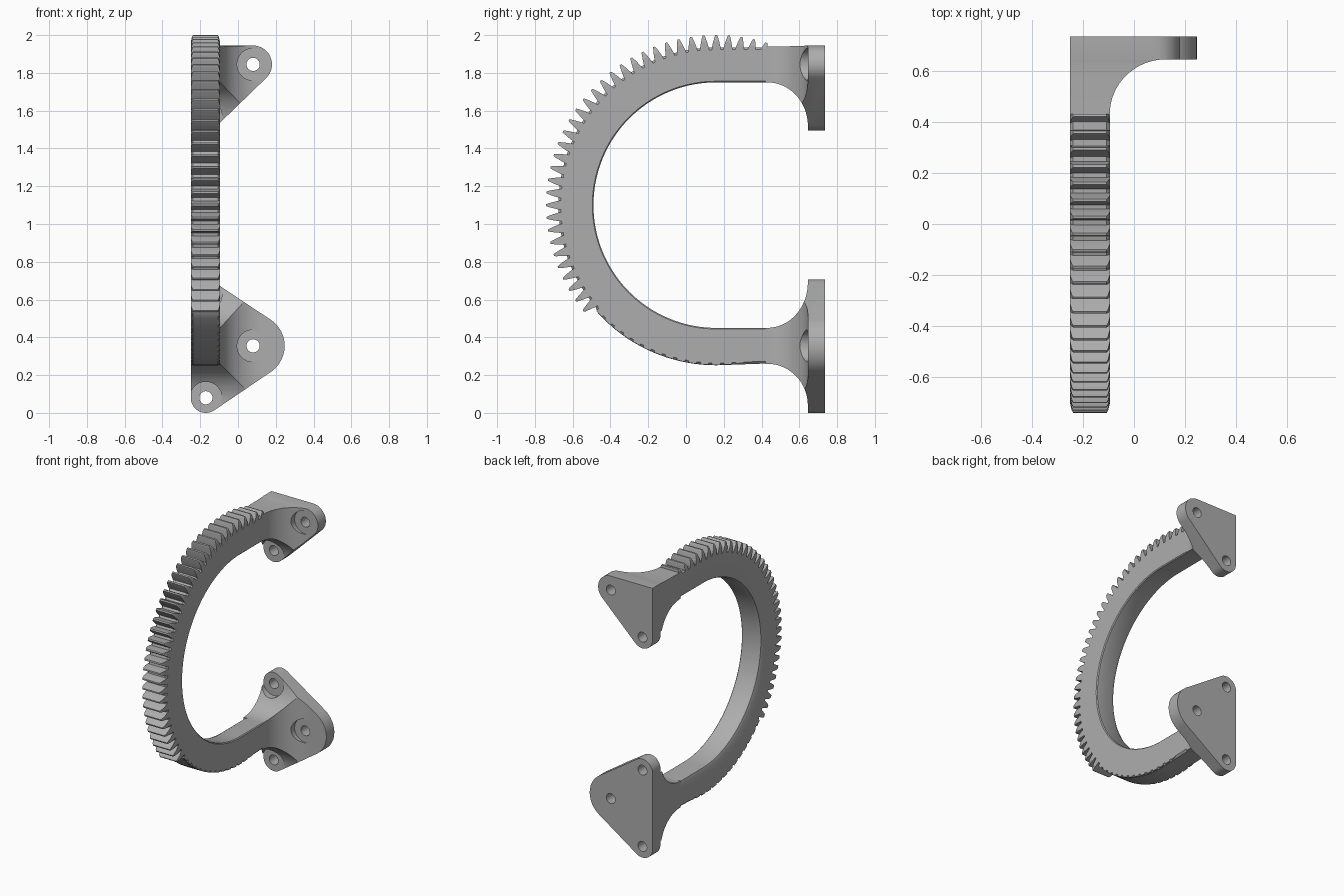
import bpy, bmesh, math
from mathutils import Vector

if "Cube" in bpy.data.objects:
    bpy.data.objects.remove(bpy.data.objects["Cube"])

GREY = bpy.data.materials.new("plain grey")
GREY.use_nodes = True
GREY.diffuse_color = (0.42, 0.42, 0.42, 1)
GREY.node_tree.nodes["Principled BSDF"].inputs["Base Color"].default_value = GREY.diffuse_color

CY, CZ = 0.16, 1.10            # centre of the arc
X0, X1 = -0.25, -0.095         # bar width
INNER, ROOT, RIM, TIP = 0.65, 0.835, 0.848, 0.90
BAR_END, PLATE, BACK = 0.43, 0.645, 0.735
PITCH = 360 / 84
LAST_TOOTH = 30


def finish(bm, name):
    bmesh.ops.recalc_face_normals(bm, faces=bm.faces)
    mesh = bpy.data.meshes.new(name)
    bm.to_mesh(mesh)
    bm.free()
    mesh.materials.append(GREY)
    ob = bpy.data.objects.new(name, mesh)
    bpy.context.collection.objects.link(ob)
    return ob


def activate(ob):
    bpy.ops.object.select_all(action='DESELECT')
    ob.select_set(True)
    bpy.context.view_layer.objects.active = ob


def smooth(ob):
    activate(ob)
    bpy.ops.object.shade_smooth_by_angle(angle=math.radians(28))


def prism(name, pts, place, depth):
    """Extrude a flat outline; place(p) gives its 3D point."""
    bm = bmesh.new()
    face = bm.faces.new([bm.verts.new(place(p)) for p in pts])
    ext = bmesh.ops.extrude_face_region(bm, geom=[face])
    moved = [v for v in ext["geom"] if isinstance(v, bmesh.types.BMVert)]
    bmesh.ops.translate(bm, verts=moved, vec=Vector(depth))
    return finish(bm, name)


def circle(x, z, r, n=40):
    return [(x + r * math.cos(math.tau * i / n), z + r * math.sin(math.tau * i / n))
            for i in range(n)]


def hull_outline(pts):
    """Convex outline of a set of 2D points."""
    pts = sorted(set(pts))

    def half(seq):
        out = []
        for p in seq:
            while len(out) > 1 and ((out[-1][0] - out[-2][0]) * (p[1] - out[-2][1])
                                    - (out[-1][1] - out[-2][1]) * (p[0] - out[-2][0])) <= 1e-7:
                out.pop()
            out.append(p)
        return out[:-1]
    return half(pts) + half(pts[::-1])


def combine(ob, cutter, operation):
    mod = ob.modifiers.new("cut", 'BOOLEAN')
    mod.operation, mod.solver, mod.object = operation, 'EXACT', cutter
    activate(ob)
    bpy.ops.object.modifier_apply(modifier=mod.name)
    bpy.data.objects.remove(cutter)


def fillet(start, end, n=16):
    """Concave quarter curve leaving along y at start, meeting the plate at end."""
    out = []
    for i in range(n + 1):
        a = math.pi / 2 * i / n
        out.append((BAR_END + (PLATE - BAR_END) * math.sin(a),
                    start + (end - start) * (1 - math.cos(a))))
    return out


# Curved bar: chamfered section swept along straight, arc, straight
def section(outer):
    c = 0.012
    return [(X0 + c, outer), (X0, outer - c), (X0, INNER + 0.03), (X0 + 0.008, INNER + 0.01),
            (X0 + 0.03, INNER), (X1 - 0.006, INNER), (X1, INNER + 0.006),
            (X1, outer - c), (X1 - c, outer)]


split = 90 + (LAST_TOOTH + 0.6) * PITCH
stations = [(BAR_END + 0.01, 90, ROOT)]
stations += [(CY, 90 + 2.5 * i, ROOT if 90 + 2.5 * i < split else RIM) for i in range(73)]
stations += [(BAR_END + 0.01, 270, RIM - 0.01)]
bm = bmesh.new()
rings = []
for y, deg, outer in stations:
    a = math.radians(deg)
    rings.append([bm.verts.new((x, y + r * math.cos(a), CZ + r * math.sin(a)))
                  for x, r in section(outer)])
for r1, r2 in zip(rings, rings[1:]):
    for i in range(len(r1)):
        j = (i + 1) % len(r1)
        bm.faces.new((r1[i], r1[j], r2[j], r2[i]))
bm.faces.new(rings[0])
bm.faces.new(rings[-1])
smooth(finish(bm, "curved_bar"))


# Teeth: tapered solids set around the arc
def add_tooth(bm, deg, layers):
    a = math.radians(deg)
    out, side = Vector((0, math.cos(a), math.sin(a))), Vector((0, -math.sin(a), math.cos(a)))
    loops = []
    for r, half, inset in layers:
        base = Vector((0, CY, CZ)) + out * r
        loops.append([bm.verts.new(base + side * (s * half) + Vector((x, 0, 0)))
                      for x, s in ((X0 + inset, -1), (X1 - inset, -1),
                                   (X1 - inset, 1), (X0 + inset, 1))])
    for l1, l2 in zip(loops, loops[1:]):
        for i in range(4):
            j = (i + 1) % 4
            bm.faces.new((l1[i], l1[j], l2[j], l2[i]))
    bm.faces.new(loops[0])
    bm.faces.new(loops[-1])


FULL = [(0.815, 0.024, 0), (ROOT, 0.023, 0), (0.865, 0.016, 0), (0.89, 0.009, 0.006),
        (TIP, 0.005, 0.012)]
STUB = [(0.825, 0.023, 0), (RIM - 0.002, 0.021, 0)]
bm = bmesh.new()
for k in range(-4, LAST_TOOTH + 1):
    add_tooth(bm, 90 + k * PITCH, FULL)
finish(bm, "gear_teeth")
bm = bmesh.new()
for k in range(LAST_TOOTH + 1, 46):
    add_tooth(bm, 90 + k * PITCH, STUB)
finish(bm, "tooth_stubs")


# Mounting flanges: lobed plate blended into the bar end
def flange(name, lobes, corners, low, high, low_end, high_end):
    pts = list(corners)
    for x, z, r in lobes:
        pts += circle(x, z, r)
    start = BAR_END - 0.01
    ob = prism(name, hull_outline(pts), lambda p: (p[0], start, p[1]), (0, BACK - start, 0))
    # side blend in z
    lower, upper = fillet(low, low_end), fillet(high, high_end)
    side = ([(start - 0.1, low)] + lower + [(PLATE, low_end - 1), (1, low_end - 1),
            (1, high_end + 1), (PLATE, high_end + 1)] + upper[::-1] + [(start - 0.1, high)])
    combine(ob, prism("side_cutter", side, lambda p: (-0.6, p[0], p[1]), (1.2, 0, 0)), 'INTERSECT')
    # inward blend in x
    top = ([(start - 0.1, -0.6), (start - 0.1, X1)] + fillet(X1, 0.125)
           + [(PLATE, 0.6), (1, 0.6), (1, -0.6)])
    combine(ob, prism("top_cutter", top, lambda p: (p[1], p[0], -1), (0, 0, 4)), 'INTERSECT')
    # screw seats and holes
    for x, z, r in lobes:
        for radius, y0, y1 in ((0.085, 0.3, PLATE + 0.001), (0.035, 0.3, 1)):
            tool = prism("hole_cutter", circle(x, z, radius, 32),
                         lambda p: (p[0], y0, p[1]), (0, y1 - y0, 0))
            combine(ob, tool, 'DIFFERENCE')
    smooth(ob)


flange("lower_flange", [(-0.17, 0.08, 0.08), (0.08, 0.355, 0.167), (-0.17, 0.625, 0.08)], [],
       0.26, 0.45, 0.04, 0.69)
flange("upper_flange", [(0.08, 1.845, 0.1), (-0.17, 1.575, 0.08)], [(X0, 1.945)],
       1.75, 1.94, 1.52, 1.946)
